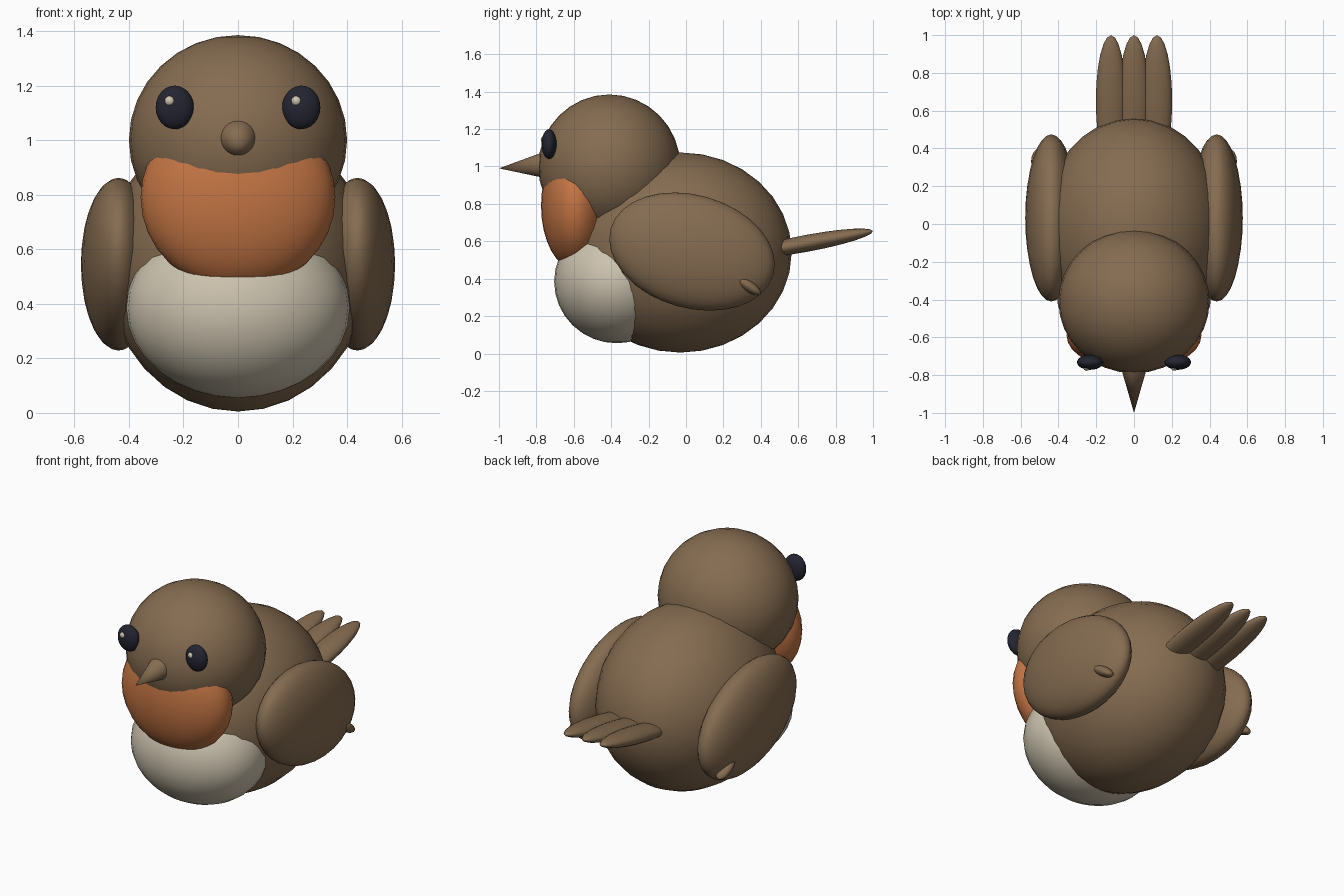
import bpy
import math
from mathutils import Vector

if "Cube" in bpy.data.objects:
    bpy.data.objects.remove(bpy.data.objects["Cube"])


def material(name, rgb):
    m = bpy.data.materials.new(name)
    m.diffuse_color = (*rgb, 1)
    m.use_nodes = True
    m.node_tree.nodes["Principled BSDF"].inputs["Base Color"].default_value = m.diffuse_color
    return m


BROWN = material("brown feathers", (0.235, 0.150, 0.082))
ORANGE = material("orange breast", (0.55, 0.178, 0.058))
CREAM = material("cream", (0.61, 0.546, 0.428))
DARK = material("dark eye", (0.017, 0.018, 0.030))


def finish(name, mat):
    ob = bpy.context.object
    ob.name = name
    ob.data.materials.append(mat)
    bpy.ops.object.shade_smooth_by_angle(angle=math.radians(40))
    return ob


def ellipsoid(name, loc, radii, mat, tilt=0, segs=32):
    """Scaled sphere, tilted about x (degrees)."""
    bpy.ops.mesh.primitive_uv_sphere_add(segments=segs, ring_count=segs // 2, location=loc,
                                         rotation=(math.radians(tilt), 0, 0))
    bpy.context.object.scale = radii
    return finish(name, mat)


# Body and head
ellipsoid("body", (0, -0.03, 0.54), (0.485, 0.595, 0.535), BROWN)
ellipsoid("head", (0, -0.41, 1.0), (0.40, 0.38, 0.385), BROWN)

# Breast and belly patches
ellipsoid("breast", (0, -0.59, 0.79), (0.357, 0.185, 0.34), ORANGE)
ellipsoid("belly", (0, -0.37, 0.385), (0.41, 0.335, 0.33), CREAM)

# Beak: cone pointing forward, tip slightly low
tip, base = Vector((0, -1.0, 0.99)), Vector((0, -0.75, 1.008))
axis = tip - base
bpy.ops.mesh.primitive_cone_add(vertices=24, radius1=0.072, radius2=0, depth=axis.length,
                                location=(tip + base) / 2,
                                rotation=axis.to_track_quat('Z', 'Y').to_euler())
finish("beak", BROWN)

# Paired parts
for side, s in (("left", -1), ("right", 1)):
    ellipsoid(f"{side}_wing", (s * 0.438, 0.032, 0.545), (0.138, 0.452, 0.302), BROWN, -16)
    ellipsoid(f"{side}_wing_feather", (s * 0.50, 0.33, 0.365), (0.045, 0.085, 0.03), BROWN, -35, 16)
    ellipsoid(f"{side}_eye", (s * 0.232, -0.732, 1.12), (0.07, 0.04, 0.08), DARK, 0, 24)
    # Both glints sit toward the same side
    ellipsoid(f"{side}_eye_glint", (s * 0.232 - 0.018, -0.757, 1.143), (0.02, 0.02, 0.02), CREAM, 0, 16)

# Three tail feathers
for name, x in (("left", -0.122), ("middle", 0), ("right", 0.122)):
    ellipsoid(f"{name}_tail_feather", (x, 0.65, 0.59), (0.08, 0.355, 0.045), BROWN, 10.5, 24)
